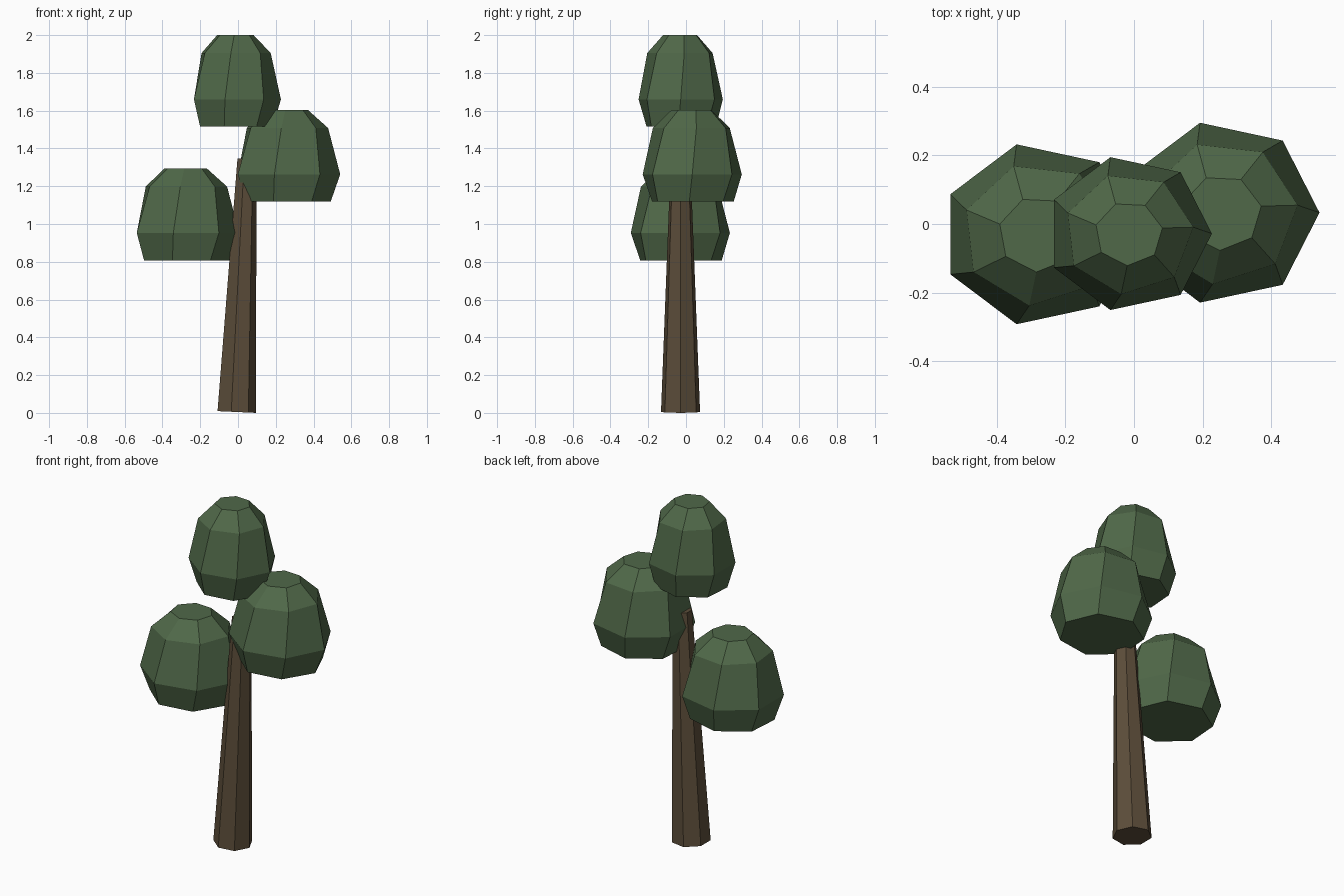
import bpy, bmesh
from math import cos, sin, radians, tau

if "Cube" in bpy.data.objects:
    bpy.data.objects.remove(bpy.data.objects["Cube"])

SIDES = 7


def material(name, color):
    m = bpy.data.materials.new(name)
    m.diffuse_color = (*color, 1)
    m.use_nodes = True
    m.node_tree.nodes["Principled BSDF"].inputs["Base Color"].default_value = m.diffuse_color
    return m


def ring(cx, cy, z, rx, ry, twist=0, slope=0):
    pts = []
    for i in range(SIDES):
        a = tau * i / SIDES + radians(twist)
        dx, dy = rx * cos(a), ry * sin(a)
        pts.append((cx + dx, cy + dy, z - slope * dx))
    return pts


def loft(name, rings, mat):
    """Closed flat-shaded solid through a stack of rings."""
    bm = bmesh.new()
    rows = [[bm.verts.new(p) for p in r] for r in rings]
    for lo, hi in zip(rows, rows[1:]):
        for i in range(SIDES):
            j = (i + 1) % SIDES
            bm.faces.new((lo[i], lo[j], hi[j], hi[i]))
    bm.faces.new(rows[0][::-1])
    bm.faces.new(rows[-1])
    bmesh.ops.recalc_face_normals(bm, faces=bm.faces)
    mesh = bpy.data.meshes.new(name)
    bm.to_mesh(mesh)
    bm.free()
    mesh.materials.append(mat)
    ob = bpy.data.objects.new(name, mesh)
    bpy.context.collection.objects.link(ob)


bark = material("bark", (0.107, 0.075, 0.042))
leaves = material("leaves", (0.08, 0.14, 0.066))

# Tapered trunk, leaning slightly to the right
loft("trunk", [ring(-0.012, -0.029, 0.005, 0.107, 0.106, 0, 0.045),
               ring(0.045, -0.029, 1.345, 0.053, 0.053, 0, 0.045)], bark)

# Foliage profile: height, radius scale, twist in degrees
PROFILE = [(0, 0.825, -4), (0.145, 1, 0), (0.39, 0.78, 6), (0.485, 0.41, 10)]


def foliage(name, x, y, z, size):
    loft(name, [ring(x, y, z + h, 0.285 * size * s, 0.269 * size * s, t)
                for h, s, t in PROFILE], leaves)


# Three foliage clumps
foliage("foliage_left", -0.279, -0.03, 0.808, 1)
foliage("foliage_right", 0.256, 0.033, 1.118, 1)
foliage("foliage_top", -0.015, -0.028, 1.515, 0.85)
